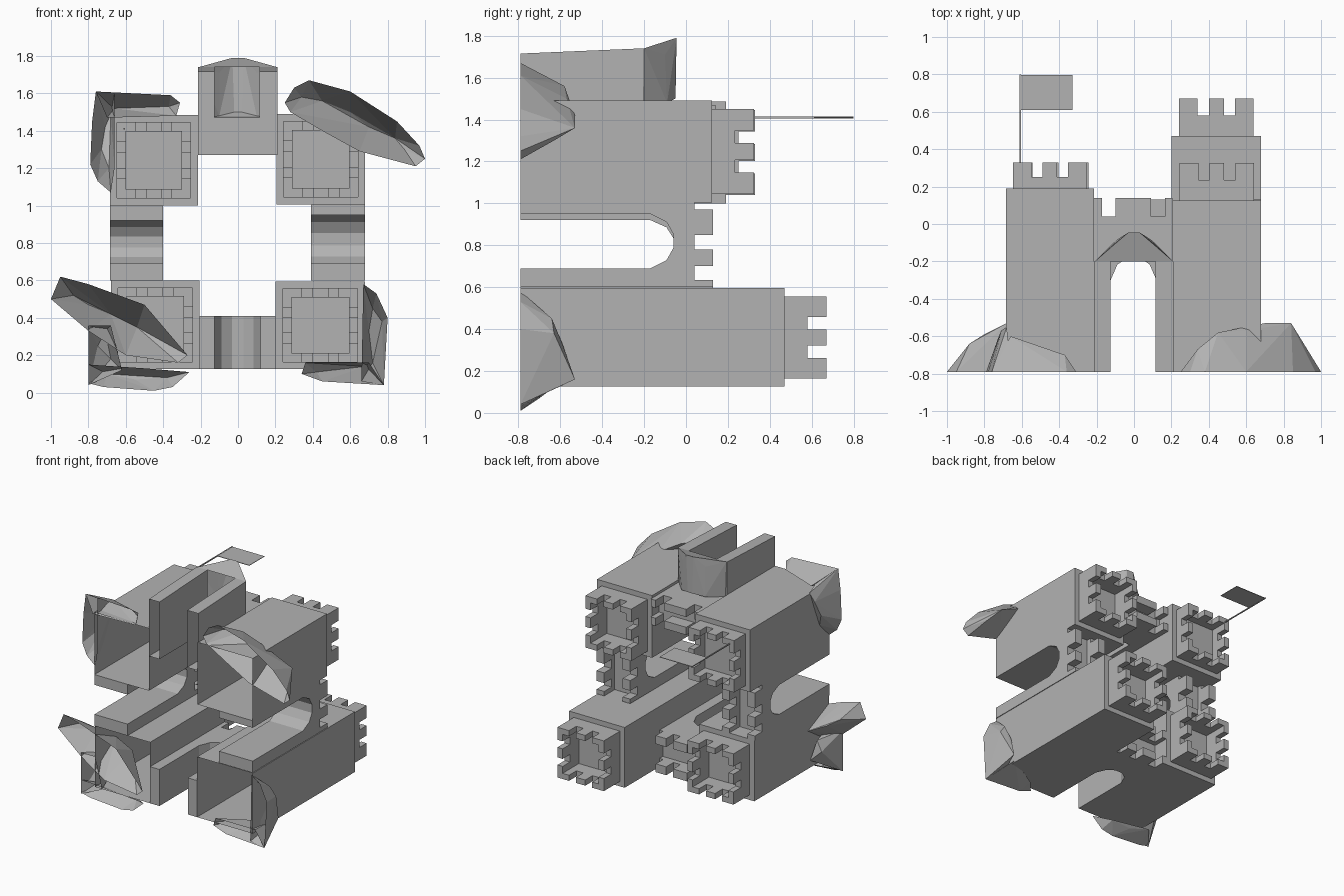
import bpy, bmesh
from mathutils import Vector

if "Cube" in bpy.data.objects:
    bpy.data.objects.remove(bpy.data.objects["Cube"])

BASE = -0.79
stone = bpy.data.materials.new("stone_grey")
stone.diffuse_color = (0.45, 0.45, 0.45, 1)
stone.use_nodes = True
stone.node_tree.nodes["Principled BSDF"].inputs["Base Color"].default_value = stone.diffuse_color


def finish(bm, name):
    me = bpy.data.meshes.new(name)
    bm.to_mesh(me)
    bm.free()
    me.materials.append(stone)
    ob = bpy.data.objects.new(name, me)
    bpy.context.collection.objects.link(ob)
    return ob


def add_box(bm, x0, x1, y0, y1, z0, z1):
    vs = bmesh.ops.create_cube(bm, size=1)["verts"]
    for v in vs:
        v.co = Vector((x1 if v.co.x > 0 else x0, y1 if v.co.y > 0 else y0, z1 if v.co.z > 0 else z0))


def boxes(name, items):
    bm = bmesh.new()
    for b in items:
        add_box(bm, *b)
    return finish(bm, name)


# Towers: hollow shells, open at the base, crowned by a crenellated ring
CUTS = [0, .04, .085, .14, .20, .28, .34, .395, .44, .48]


def tower(name, x0, z0, w, d, ledge, wall, top):
    xs = [x0 + c * w / .48 for c in CUTS]
    zs = [z0 + c * d / .48 for c in CUTS]
    n = len(CUTS) - 1

    def height(i, j):
        if not (0 <= i < n and 0 <= j < n):
            return BASE
        if min(i, j) < 1 or max(i, j) > n - 2 or (1 < i < n - 2 and 1 < j < n - 2):
            return ledge
        along = j if i in (1, n - 2) else i
        return wall if along in (3, 5) else top

    bm = bmesh.new()

    def quad(pts, normal):
        f = bm.faces.new([bm.verts.new(p) for p in pts])
        f.normal_update()
        if f.normal.dot(Vector(normal)) < 0:
            f.normal_flip()

    for i in range(n + 1):
        for j in range(n + 1):
            h = height(i, j)
            if i < n and j < n:
                quad([(xs[i], h, zs[j]), (xs[i + 1], h, zs[j]),
                      (xs[i + 1], h, zs[j + 1]), (xs[i], h, zs[j + 1])], (0, 1, 0))
            g = height(i - 1, j)
            if j < n and g != h:
                quad([(xs[i], g, zs[j]), (xs[i], h, zs[j]), (xs[i], h, zs[j + 1]),
                      (xs[i], g, zs[j + 1])], (g - h < 0 and -1 or 1, 0, 0))
            g = height(i, j - 1)
            if i < n and g != h:
                quad([(xs[i], g, zs[j]), (xs[i], h, zs[j]), (xs[i + 1], h, zs[j]),
                      (xs[i + 1], g, zs[j])], (0, 0, -1 if g < h else 1))
    bmesh.ops.remove_doubles(bm, verts=bm.verts, dist=1e-4)
    bmesh.ops.dissolve_limit(bm, angle_limit=.01, verts=bm.verts, edges=bm.edges)
    finish(bm, name)


tower("tall_tower", .20, .125, .48, .47, .47, .58, .67)
tower("gate_tower_right", .205, 1.005, .475, .485, .125, .235, .325)
tower("gate_tower_left", -.685, 1.0, .47, .485, .19, .25, .33)
tower("back_tower_left", -.68, .125, .475, .475, .13, .24, .33)


# Curtain walls: arched opening, walkway and two crenellated parapets
def curtain(name, axis, a0, a1, o0, o1, spring, crown, t0, t1, merlons, thick=.065):
    mid, half = (o0 + o1) / 2, (o1 - o0) / 2
    arch = [(mid + half * k, spring + (crown - spring) * h) for k, h in
            ((-1, 0), (-.7, .7), (-.25, 1), (.25, 1), (.7, .7), (1, 0))]
    walk = .0
    prof = [(a0, BASE), (o0, BASE)] + arch + [(o1, BASE), (a1, BASE), (a1, walk), (a0, walk)]

    def place(u, y, t):
        return (u, y, t) if axis == "x" else (t, y, u)

    bm = bmesh.new()
    f = bm.faces.new([bm.verts.new(place(u, y, t0)) for u, y in prof])
    r = bmesh.ops.extrude_face_region(bm, geom=[f])
    move = Vector(place(0, 0, t1 - t0))
    for v in r["geom"]:
        if isinstance(v, bmesh.types.BMVert):
            v.co += move
    for p0, p1 in ((t0, t0 + thick), (t1 - thick, t1)):
        for u0, u1, y0, y1 in [(a0, a1, walk, .04)] + [(m0, m1, .04, .13) for m0, m1 in merlons]:
            c0, c1 = place(u0, y0, p0), place(u1, y1, p1)
            add_box(bm, c0[0], c1[0], c0[1], c1[1], c0[2], c1[2])
    bmesh.ops.recalc_face_normals(bm, faces=bm.faces)
    finish(bm, name)


side_merlons = ((.60, .635), (.70, .78), (.85, .97))
curtain("right_wall", "z", .6, 1.005, .69, .95, -.17, -.06, .39, .68, side_merlons)
curtain("left_wall", "z", .6, 1.0, .69, .92, -.17, -.06, -.685, -.40, side_merlons)
curtain("back_wall", "x", -.205, .2, -.125, .12, -.3, -.18, .125, .41,
        ((-.205, -.17), (-.10, .02), (.08, .17)))

# Gatehouse: upper block with merlons, plus two projecting piers
boxes("gate_block", [(-.215, .21, -.2, .04, 1.27, 1.47)] +
      [(a, b, .04, .14, z0, z0 + .06) for z0 in (1.27, 1.41)
       for a, b in ((-.215, -.17), (-.10, .09), (.165, .205))])
piers = boxes("gate_piers", [(-.215, -.125, BASE, -.2, 1.27, 1.74), (.115, .21, BASE, -.2, 1.27, 1.74)])
for v in piers.data.vertices:
    if v.co.z > 1.5 and v.co.y < -.5:
        v.co.z = 1.715
bm = bmesh.new()
bm.from_mesh(piers.data)
bmesh.ops.delete(bm, geom=[f for f in bm.faces if f.calc_center_median().y < BASE + .01], context="FACES")
bm.to_mesh(piers.data)
bm.free()


# Faceted shells: convex hull of a footprint (x, z) and peaks (x, y, z), open below
def hull(name, foot, peaks, base=BASE):
    bm = bmesh.new()
    for p in [(x, base, z) for x, z in foot] + list(peaks):
        bm.verts.new(p)
    bmesh.ops.convex_hull(bm, input=bm.verts)
    bmesh.ops.delete(bm, geom=[v for v in bm.verts if not v.link_faces], context="VERTS")
    bmesh.ops.recalc_face_normals(bm, faces=bm.faces)
    bmesh.ops.delete(bm, geom=[f for f in bm.faces if all(v.co.y < base + .002 for v in f.verts)],
                     context="FACES")
    finish(bm, name)


hull("gate_hood", [(-.21, 1.74), (.21, 1.74), (-.2, 1.46), (.2, 1.46)],
     [(s * x, y, z) for s in (1, -1) for x, y, z in
      ((.1, -.10, 1.71), (.1, -.09, 1.48), (.03, -.045, 1.79), (.02, -.05, 1.5))], -.2)

# Rocks around the base
hull("rock_left_long", [(-1, .5), (-.95, .62), (-.8, .58), (-.5, .47), (-.27, .2), (-.32, .16), (-.6, .2), (-.8, .33)],
     [(-.88, -.64, .52), (-.8, -.59, .47), (-.68, -.53, .42), (-.54, -.53, .35), (-.42, -.68, .26)])
hull("rock_left_low", [(-.8, .05), (-.72, .03), (-.45, .01), (-.35, .03), (-.26, .11), (-.5, .13), (-.8, .15)],
     [(-.7, -.66, .1), (-.55, -.7, .07), (-.38, -.70, .08)])
hull("rock_left_side", [(-.8, .04), (-.8, .36), (-.68, .36), (-.62, .12)],
     [(-.75, -.6, .25), (-.68, -.56, .18), (-.71, -.6, .33)])
hull("rock_right_side", [(.78, .04), (.8, .4), (.74, .53), (.67, .58), (.66, .06)],
     [(.77, -.63, .38), (.7, -.59, .33), (.72, -.64, .45), (.72, -.53, .16)])
hull("rock_right_low", [(.78, .04), (.45, .06), (.34, .1), (.36, .16), (.7, .16)],
     [(.68, -.57, .14), (.5, -.66, .12), (.42, -.7, .11)])
hull("rock_gate_right", [(.25, 1.55), (.3, 1.63), (.38, 1.67), (.6, 1.61), (.85, 1.45), (.97, 1.32), (1, 1.25),
                         (.95, 1.21), (.65, 1.29), (.45, 1.4), (.28, 1.5)],
     [(.34, -.67, 1.58), (.45, -.58, 1.56), (.6, -.57, 1.5), (.7, -.53, 1.42), (.84, -.53, 1.36), (.89, -.63, 1.3)])
hull("rock_gate_left_side", [(-.68, 1.07), (-.75, 1.13), (-.79, 1.22), (-.78, 1.45), (-.76, 1.61), (-.66, 1.6), (-.66, 1.2)],
     [(-.73, -.62, 1.3), (-.71, -.57, 1.42), (-.68, -.55, 1.49), (-.69, -.66, 1.2)])
hull("rock_gate_left_low", [(-.76, 1.61), (-.36, 1.59), (-.31, 1.55), (-.33, 1.48), (-.7, 1.47)],
     [(-.66, -.6, 1.52), (-.5, -.68, 1.52), (-.37, -.7, 1.53)])

# Flag on a thin pole
boxes("flag_pole", [(-.612, -.604, .19, .80, 1.406, 1.414)])
boxes("flag", [(-.606, -.33, .61, .797, 1.408, 1.412)])
